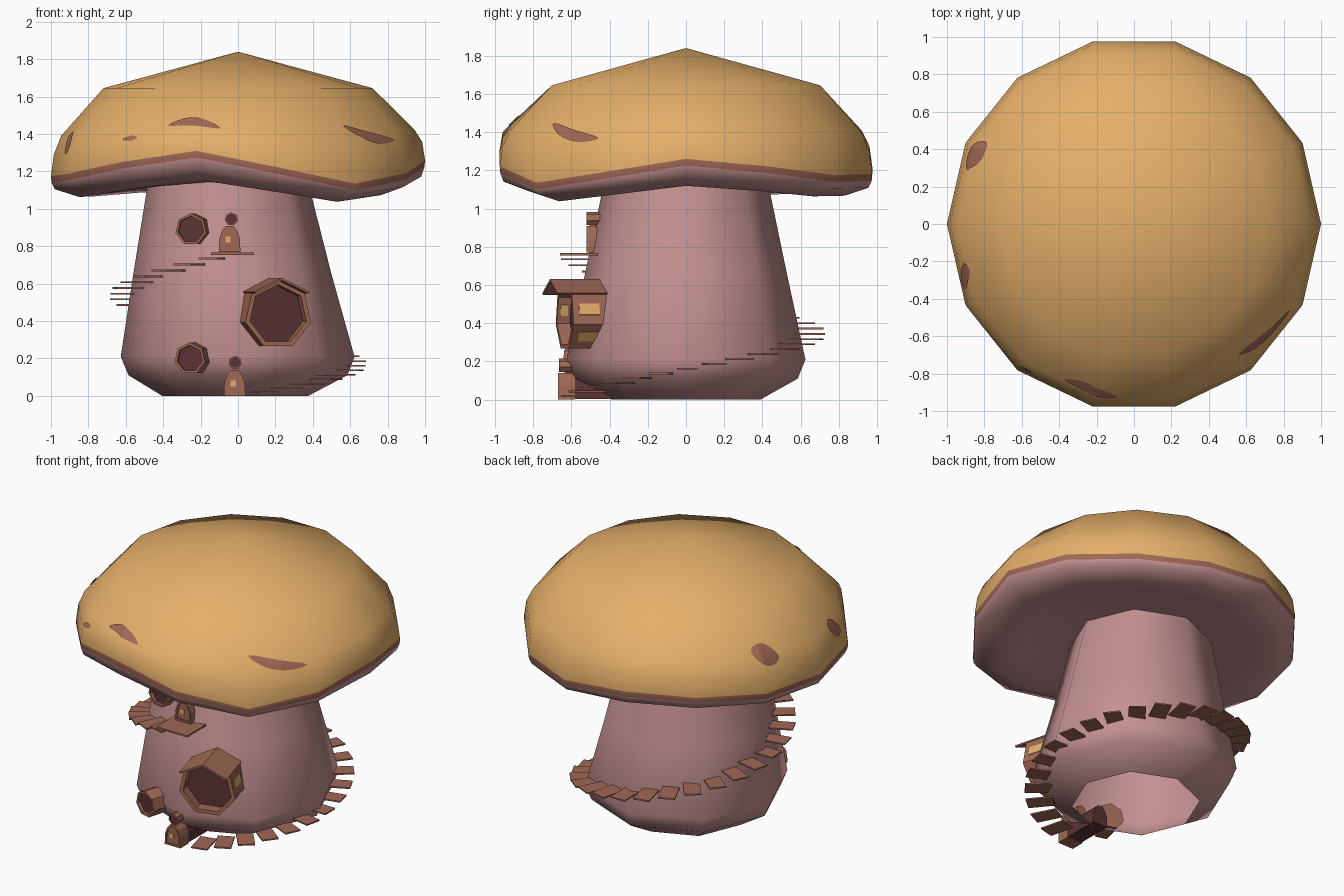
import bpy, bmesh, math
from mathutils import Vector, Matrix
from mathutils.bvhtree import BVHTree

if "Cube" in bpy.data.objects:
    bpy.data.objects.remove(bpy.data.objects["Cube"])


def mat(name, rgb):
    m = bpy.data.materials.new(name)
    m.diffuse_color = (*rgb, 1)
    m.use_nodes = True
    m.node_tree.nodes["Principled BSDF"].inputs["Base Color"].default_value = m.diffuse_color
    return m


TAN = mat("golden tan", (0.78, 0.43, 0.145))
PINK = mat("dusty pink", (0.55, 0.28, 0.28))
BROWN = mat("wood brown", (0.35, 0.14, 0.092))
DARK = mat("dark maroon", (0.105, 0.032, 0.035))
T = Matrix.Translation


def rot(deg, axis='Z'):
    return Matrix.Rotation(math.radians(deg), 4, axis)


def finish(name, bm, mats, smooth=None, recalc=True):
    if recalc:
        bmesh.ops.recalc_face_normals(bm, faces=bm.faces)
    me = bpy.data.meshes.new(name)
    bm.to_mesh(me)
    for m in mats:
        me.materials.append(m)
    ob = bpy.data.objects.new(name, me)
    bpy.context.collection.objects.link(ob)
    if smooth:
        bpy.ops.object.select_all(action='DESELECT')
        ob.select_set(True)
        bpy.context.view_layer.objects.active = ob
        bpy.ops.object.shade_smooth_by_angle(angle=math.radians(smooth))
    return ob


def loft(name, rings, mats, bands=None, start=0, end=0, M=Matrix(), smooth=None, tip=None):
    """Skin closed rings; bands gives a material slot per band, tip a fan point at the start.
    start=None leaves the first ring open."""
    bm = bmesh.new()
    vs = [[bm.verts.new(M @ Vector(p)) for p in r] for r in rings]
    n = len(vs[0])
    for k in range(len(vs) - 1):
        for i in range(n):
            j = (i + 1) % n
            f = bm.faces.new((vs[k][i], vs[k][j], vs[k + 1][j], vs[k + 1][i]))
            f.material_index = bands[k] if bands else 0
    if tip:
        t = bm.verts.new(M @ Vector(tip))
        for i in range(n):
            bm.faces.new((t, vs[0][i], vs[0][(i + 1) % n])).material_index = start
    elif start is not None:
        bm.faces.new(vs[0]).material_index = start
    bm.faces.new(vs[-1]).material_index = end
    tree = BVHTree.FromBMesh(bm) if tip else None
    finish(name, bm, mats, smooth)
    return tree


def box(name, size, M, m):
    bm = bmesh.new()
    bmesh.ops.create_cube(bm, size=1, matrix=M @ Matrix.Diagonal((*size, 1)))
    return finish(name, bm, [m])


def circle(r, z, n, cx=0):
    return [(cx + r * math.cos(2 * math.pi * i / n), r * math.sin(2 * math.pi * i / n), z)
            for i in range(n)]


# Stem: leaning, tapered, eight sided, open underneath
loft("stem", [circle(r, z, 8, cx) for r, z, cx in
              ((.39, 0, -.015), (.585, .11, 0), (.625, .21, -.002), (.53, .65, -.03), (.42, 1.18, -.055))],
     [PINK], start=None, smooth=50)

# Cap: fourteen sides with a wavy rim
RIM = [1.26, 1.22, 1.175, 1.18, 1.22, 1.21, 1.18, 1.175, 1.19, 1.25, 1.31, 1.22, 1.135, 1.19]


def cap_ring(r, z, wave):
    return [(r * math.cos(2 * math.pi * i / 14), r * math.sin(2 * math.pi * i / 14),
             z + wave * (h - 1.2)) for i, h in enumerate(RIM)]


cap = loft("cap", [cap_ring(.72, 1.645, 0), cap_ring(.945, 1.40, .35), cap_ring(.985, 1.31, .8),
                   cap_ring(1, 1.2, 1), cap_ring(.997, 1.165, 1), cap_ring(.98, 1.125, .8),
                   cap_ring(.85, 1.08, .65), cap_ring(.7, 1.10, .4), cap_ring(.4, 1.135, .1)],
           [TAN, BROWN, PINK], [0, 0, 0, 1, 2, 2, 2, 2], 0, 2, smooth=60, tip=(0, 0, 1.84))

# Cap spots: curved lens patches laid on the cap: angle and height of both ends, width, bend
SPOTS = [(246, 1.445, 264, 1.43, .022, .027), (309, 1.44, 331, 1.365, .028, -.022),
         (231, 1.37, 236, 1.378, .014, 0), (193, 1.38, 201, 1.32, .055, 0),
         (151, 1.43, 162, 1.37, .06, 0)]
for k, (a0, z0, a1, z1, w, bend) in enumerate(SPOTS):
    bm = bmesh.new()
    rows = []
    for i in range(13):
        u = i / 12
        s = max(0, math.sin(math.pi * u))
        a = math.radians(a0 + (a1 - a0) * u)
        d = Vector((math.cos(a), math.sin(a), 0))
        row = []
        for v in (-1, -.33, .33, 1):
            z = z0 + (z1 - z0) * u + bend * s + v * w * (.12 + .88 * s ** .7)
            hit = cap.ray_cast(d * 2 + Vector((0, 0, z)), -d)[0]
            row.append(bm.verts.new(hit + d * .005 + Vector((0, 0, .003))))
        rows.append(row)
    for p, q in zip(rows, rows[1:]):
        for j in range(3):
            bm.faces.new((p[j], q[j], q[j + 1], p[j + 1]))
    finish(f"cap_spot_{k}", bm, [BROWN], smooth=60, recalc=False)


# Round windows: heptagonal tube with a dark recessed pane
def hepta(r, y):
    return [(r * math.sin(2 * math.pi * i / 7), y, r * math.cos(2 * math.pi * i / 7)) for i in range(7)]


def window(name, pos, yaw, r, rin, depth, recess):
    M = T(pos) @ rot(yaw)
    loft(name, [hepta(r, depth), hepta(r, 0), hepta(rin, 0), hepta(rin, recess)],
         [BROWN, DARK], [0, 0, 0], 0, 1, M)
    return M


window("lower_window", (-.258, -.62, .2), -16, .086, .072, .15, .02)
window("upper_window", (-.252, -.49, .89), -12, .086, .072, .13, .02)
window("lower_door_light", (-.015, -.665, .178), 0, .036, .03, .15, .006)
window("upper_door_light", (-.035, -.52, .945), 0, .036, .03, .12, .006)

# Bay window with pitched hood and side panes
B = window("bay_window", (.215, -.635, .435), 15, .186, .16, .25, .07)


def hood(y):
    arc = [(math.sin(math.radians(a)), math.cos(math.radians(a))) for a in (-51.4, 0, 51.4)]
    return ([(x * .197, y, z * .195) for x, z in arc]
            + [(x * .184, y, z * .182) for x, z in reversed(arc)])


loft("bay_hood", [hood(-.08), hood(.24)], [BROWN], M=B)
for a in (77, 129):
    box(f"bay_side_pane_{a}", (.06, .11, .006), B @ rot(a, 'Y') @ T((0, .09, .1685)), TAN)
box("bay_inner_pane", (.06, .04, .004), B @ rot(-77, 'Y') @ T((0, .035, .143)), TAN)


# Arched doors: wood frame, recessed leaf, small pane and a dark passage behind
def door(name, pos, depth):
    shape = [(-.058, 0), (.058, 0), (.055, .07), (.04, .115), (.02, .138),
             (-.02, .138), (-.04, .115), (-.055, .07)]

    def ring(s, y):
        return [(x * s, y, .06 + (z - .06) * s) for x, z in shape]
    M = T(pos)
    loft(name, [ring(.93, depth), ring(.93, .09), ring(1, .09), ring(1, 0), ring(.8, 0), ring(.8, .008)],
         [BROWN, DARK], [1, 0, 0, 0, 0], 1, 0, M)
    box(name + "_pane", (.028, .008, .032), M @ T((-.008, .006, .066)), TAN)


door("lower_door", (-.018, -.67, 0), .33)
door("upper_door", (-.045, -.52, .77), .16)
box("balcony", (.23, .2, .012), T((-.03, -.56, .76)), BROWN)

# Spiral stair from the lower door round the back up to the balcony
N = 27
for i in range(N):
    t = i / (N - 1)
    r = .58 + .065 * math.sin(math.pi * t) ** 3
    box(f"step_{i}", (.165, .105, .009),
        rot(-76 + 332 * t) @ T((r, 0, .02 + .58 * t + .135 * t * t)), BROWN)
